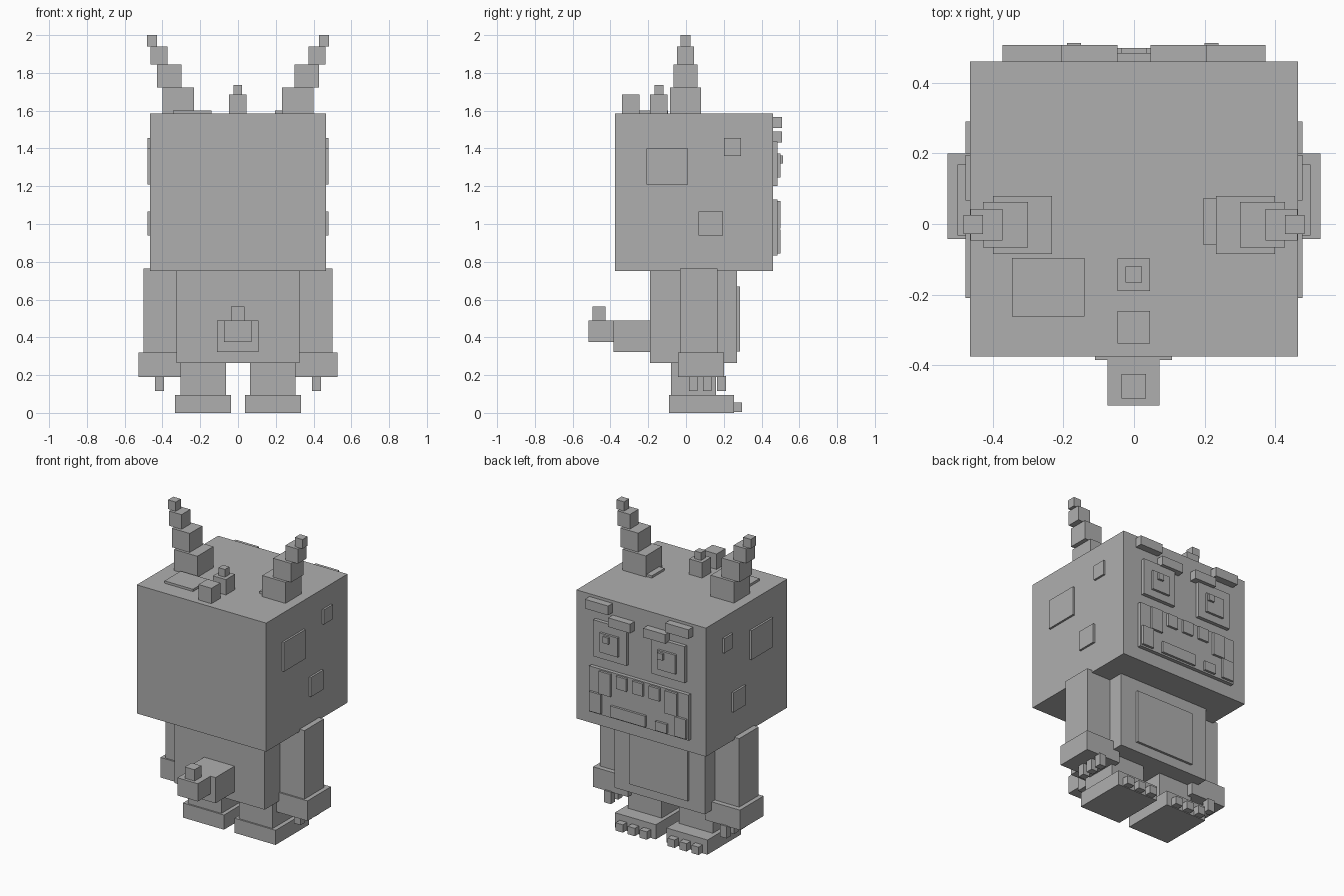
import bpy

# One flat grey for the whole figure
grey = bpy.data.materials.new("plain grey")
grey.diffuse_color = (0.43, 0.43, 0.43, 1)

FACES = [(0, 2, 3, 1), (4, 5, 7, 6), (0, 1, 5, 4),
         (2, 6, 7, 3), (0, 4, 6, 2), (1, 3, 7, 5)]


def box(name, x, y, z):
    """Axis-aligned block from (min, max) pairs."""
    verts = [(a, b, c) for c in z for b in y for a in x]
    mesh = bpy.data.meshes.new(name)
    mesh.from_pydata(verts, [], FACES)
    mesh.materials.append(grey)
    ob = bpy.data.objects.new(name, mesh)
    bpy.context.collection.objects.link(ob)
    return ob


def pair(name, x, y, z):
    """The same block on both sides of x = 0."""
    box(name + "_right", x, y, z)
    box(name + "_left", (-x[1], -x[0]), y, z)


# Head and torso
box("head", (-.465, .465), (-.375, .46), (.75, 1.585))
box("torso", (-.325, .325), (-.19, .27), (.265, .75))
box("belly_plate", (-.21, .21), (.27, .285), (.325, .67))

# Stepped horns
for i, (x, y, z) in enumerate([
        ((.233, .4), (-.085, .08), (1.585, 1.722)),
        ((.3, .428), (-.067, .062), (1.722, 1.845)),
        ((.373, .463), (-.047, .043), (1.845, 1.94)),
        ((.428, .483), (-.028, .025), (1.94, 2.0))]):
    pair(f"horn_step_{i}", x, y, z)

# Spikes and flat patches on top of the head
box("top_spike_front", (-.047, .046), (-.338, -.246), (1.585, 1.685))
box("top_spike_middle", (-.047, .046), (-.19, -.098), (1.585, 1.685))
box("top_spike_tip", (-.024, .022), (-.166, -.12), (1.685, 1.735))
box("top_patch_left", (-.345, -.14), (-.262, -.096), (1.585, 1.6))
box("top_patch_right", (.195, .33), (-.058, .072), (1.585, 1.6))

# Patches on the head sides
for i, (y, z) in enumerate([((-.21, .01), (1.21, 1.4)),
                            ((.2, .29), (1.36, 1.455)),
                            ((.067, .195), (.94, 1.067))]):
    pair(f"side_patch_{i}", (.465, .478), y, z)

# Brows and eyes
pair("brow_outer", (.205, .372), (.46, .507), (1.507, 1.567))
pair("brow_inner", (.047, .205), (.46, .507), (1.432, 1.491))
pair("eye", (.09, .328), (.46, .484), (1.2, 1.437))
pair("pupil", (.142, .272), (.484, .499), (1.247, 1.372))
for side, x in (("left", -.17), ("right", .22)):
    box("eye_glint_" + side, (x - .02, x + .02), (.499, .513), (1.32, 1.362))

# Mouth and teeth
box("mouth", (-.357, .357), (.46, .484), (.834, 1.13))
TEETH = (.484, .499)
for i, x in enumerate((-.118, 0, .118)):
    box(f"upper_tooth_{i}", (x - .037, x + .037), TEETH, (1.04, 1.122))
pair("fang", (.195, .28), TEETH, (.975, 1.122))
pair("corner_tooth", (.265, .347), TEETH, (.845, .972))
box("lower_tooth_wide", (-.055, .195), TEETH, (.845, .918))
box("lower_tooth_small", (-.21, -.128), TEETH, (.845, .905))

# Arms, hands and fingers
pair("arm", (.3, .5), (-.032, .168), (.32, .765))
pair("hand", (.278, .528), (-.042, .2), (.19, .32))
for i, y in enumerate((.038, .113, .188)):
    pair(f"finger_{i}", (.393, .44), (y - .023, y + .023), (.117, .195))

# Legs, feet and toes
pair("leg", (.063, .305), (-.08, .16), (.095, .265))
pair("foot", (.038, .333), (-.09, .255), (0, .095))
for i, x in enumerate((.1, .186, .272)):
    pair(f"toe_{i}", (x - .026, x + .026), (.25, .297), (.004, .055))

# Tail
box("tail_base", (-.11, .108), (-.385, -.19), (.323, .49))
box("tail_end", (-.075, .072), (-.515, -.385), (.375, .49))
box("tail_tip", (-.036, .034), (-.495, -.425), (.49, .563))
